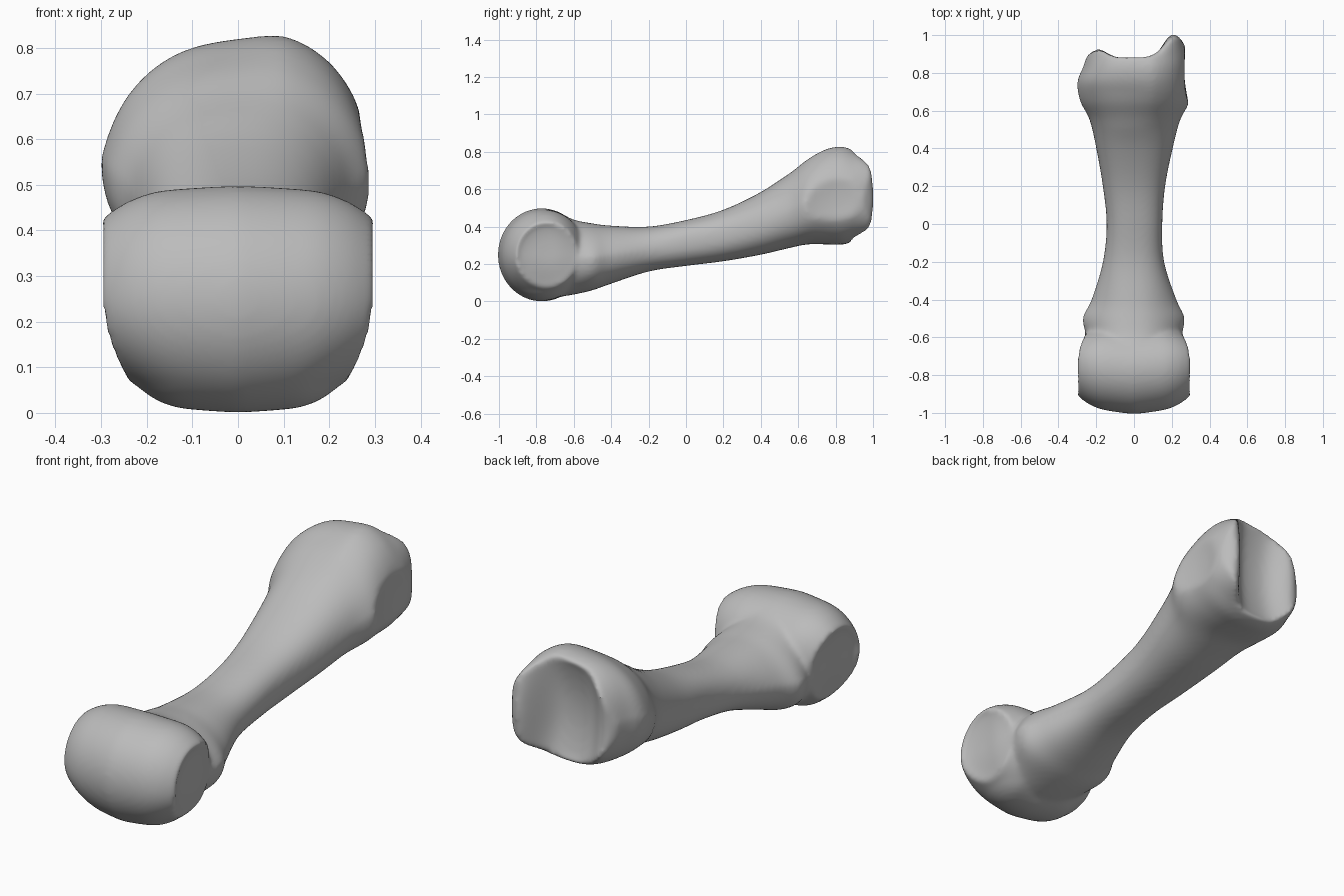
import bpy, bmesh
from math import sin, cos, pi, exp, copysign

cube = bpy.data.objects.get("Cube")
if cube:
    bpy.data.objects.remove(cube, do_unlink=True)

SIDES = 64

bone_grey = bpy.data.materials.new("bone grey")
bone_grey.use_nodes = True
colour = (0.5, 0.5, 0.5, 1)
bone_grey.diffuse_color = colour
bone_grey.node_tree.nodes["Principled BSDF"].inputs["Base Color"].default_value = colour


def skin(name, rings):
    """Closed surface through a list of equal rings."""
    bm = bmesh.new()
    loops = [[bm.verts.new(p) for p in ring] for ring in rings]
    for a, b in zip(loops, loops[1:]):
        for i in range(SIDES):
            j = (i + 1) % SIDES
            bm.faces.new((a[i], a[j], b[j], b[i]))
    bm.faces.new(loops[0][::-1])
    bm.faces.new(loops[-1])
    bmesh.ops.recalc_face_normals(bm, faces=bm.faces)
    mesh = bpy.data.meshes.new(name)
    bm.to_mesh(mesh)
    bm.free()
    mesh.materials.append(bone_grey)
    obj = bpy.data.objects.new(name, mesh)
    bpy.context.collection.objects.link(obj)
    return obj


def spline(points, steps):
    """Smooth curve through rows of values."""
    rows = [points[0]] + points + [points[-1]]
    out = []
    for p, q, r, s in zip(rows, rows[1:], rows[2:], rows[3:]):
        for k in range(steps):
            t = k / steps
            out.append([b + 0.5 * t * (c - a + t * (2*a - 5*b + 4*c - d + t * (3*(b - c) + d - a)))
                        for a, b, c, d in zip(p, q, r, s)])
    return out + [points[-1]]


# Shaft and base: y, bottom, top, width on -x, width on +x, narrowing of the top
stations = [
    (-0.76, 0.02, 0.47, 0.22, 0.22, 0.1),
    (-0.68, 0.025, 0.473, 0.25, 0.25, 0.1),
    (-0.60, 0.037, 0.437, 0.25, 0.25, 0.2),
    (-0.50, 0.06, 0.417, 0.272, 0.268, 0.3),
    (-0.40, 0.095, 0.405, 0.225, 0.225, 0.25),
    (-0.20, 0.16, 0.40, 0.165, 0.16, 0.1),
    (0.00, 0.19, 0.435, 0.145, 0.15, 0.0),
    (0.20, 0.215, 0.49, 0.165, 0.165, 0.0),
    (0.40, 0.25, 0.585, 0.20, 0.205, 0.05),
    (0.55, 0.285, 0.685, 0.235, 0.245, 0.15),
    (0.65, 0.305, 0.765, 0.285, 0.295, 0.22),
    (0.75, 0.305, 0.82, 0.30, 0.295, 0.2),
    (0.83, 0.303, 0.833, 0.27, 0.292, 0.18),
    (0.89, 0.318, 0.818, 0.25, 0.29, 0.18),
]


def section(y, low, high, right, left, narrow):
    grow = min(1, max(0, (y - 0.5) / 0.2))
    ring = []
    for i in range(SIDES):
        a = 2 * pi * i / SIDES
        power = 0.85 - (0.2 * grow if sin(a) > 0 else 0)
        c, s = (copysign(abs(f(a)) ** power, f(a)) for f in (cos, sin))
        x = c * (left if c > 0 else right) * (1 - narrow * max(0, s))
        z = (low + high) / 2 + s * (high - low) / 2
        # crown of the base peaks towards +x
        z -= 0.13 * grow * max(0, s) * abs(x - 0.1)
        ring.append((x, y, z))
    return ring


def socket(x, z):
    """Dished rear face with a tall ridge on +x and a low one on -x."""
    h = (z - 0.56) / 0.25
    ridge = 0.165 * exp(-((x - 0.21) / 0.09) ** 2) * (1 - 0.55 * h * h)
    return 0.84 + ridge + 0.075 * exp(-((x + 0.2) / 0.08) ** 2) + 0.045 * h * h


rings = [section(*row) for row in spline(stations, 6)]
rim = rings[-1]
for k in range(1, 17):
    f = 1 - 0.97 * (k / 16) ** 1.3
    ring = []
    for x, y, z in rim:
        px, pz = x * f, 0.56 + (z - 0.56) * f
        blend = min(1, k / 2)
        ring.append((px, y + (socket(px, pz) - y) * blend, pz))
    rings.append(ring)

# Shallow facet on the +x side of the base
for ring in rings:
    for i, (x, y, z) in enumerate(ring):
        d = ((y - 0.81) / 0.18) ** 2 + ((z - 0.55) / 0.22) ** 2
        if x > 0.12 and d < 1:
            ring[i] = (min(x, 0.292 - 0.03 * (1 - d)), y, z)
bone = skin("finger_bone", rings)

# Front knuckle: a barrel across x with dished ends
half = [(0.0, 0.249), (0.1, 0.244), (0.18, 0.236), (0.24, 0.215), (0.28, 0.19),
        (0.299, 0.173), (0.287, 0.15), (0.277, 0.1), (0.272, 0.02)]
half = spline(half, 3)
profile = [(-x, r) for x, r in half[:0:-1]] + half
rings = []
for x, r in profile:
    ring = []
    for i in range(SIDES):
        a = 2 * pi * i / SIDES
        y = -0.772 + 0.027 * (abs(x) / 0.29) ** 1.3 + r * cos(a) * 0.94
        z = 0.249 + r * sin(a)
        # narrower underneath and towards the shaft
        squeeze = 1 - 0.19 * min(1.1, (max(0, 0.25 - z) / 0.18) ** 2)
        squeeze -= 0.14 * (max(0, y + 0.71) / 0.13) ** 2
        ring.append((x * squeeze, y, z))
    rings.append(ring)
knuckle = skin("front_knuckle", rings)

# Fuse the knuckle into the shaft and soften the joint
for o in bpy.context.selected_objects:
    o.select_set(False)
knuckle.select_set(True)
bone.select_set(True)
bpy.context.view_layer.objects.active = bone
bpy.ops.object.join()
fuse = bone.modifiers.new("fuse", "REMESH")
fuse.mode = "VOXEL"
fuse.voxel_size = 0.011
fuse.use_smooth_shade = True
soften = bone.modifiers.new("soften", "SMOOTH")
soften.factor = 0.5
soften.iterations = 14
bpy.ops.object.shade_smooth()
